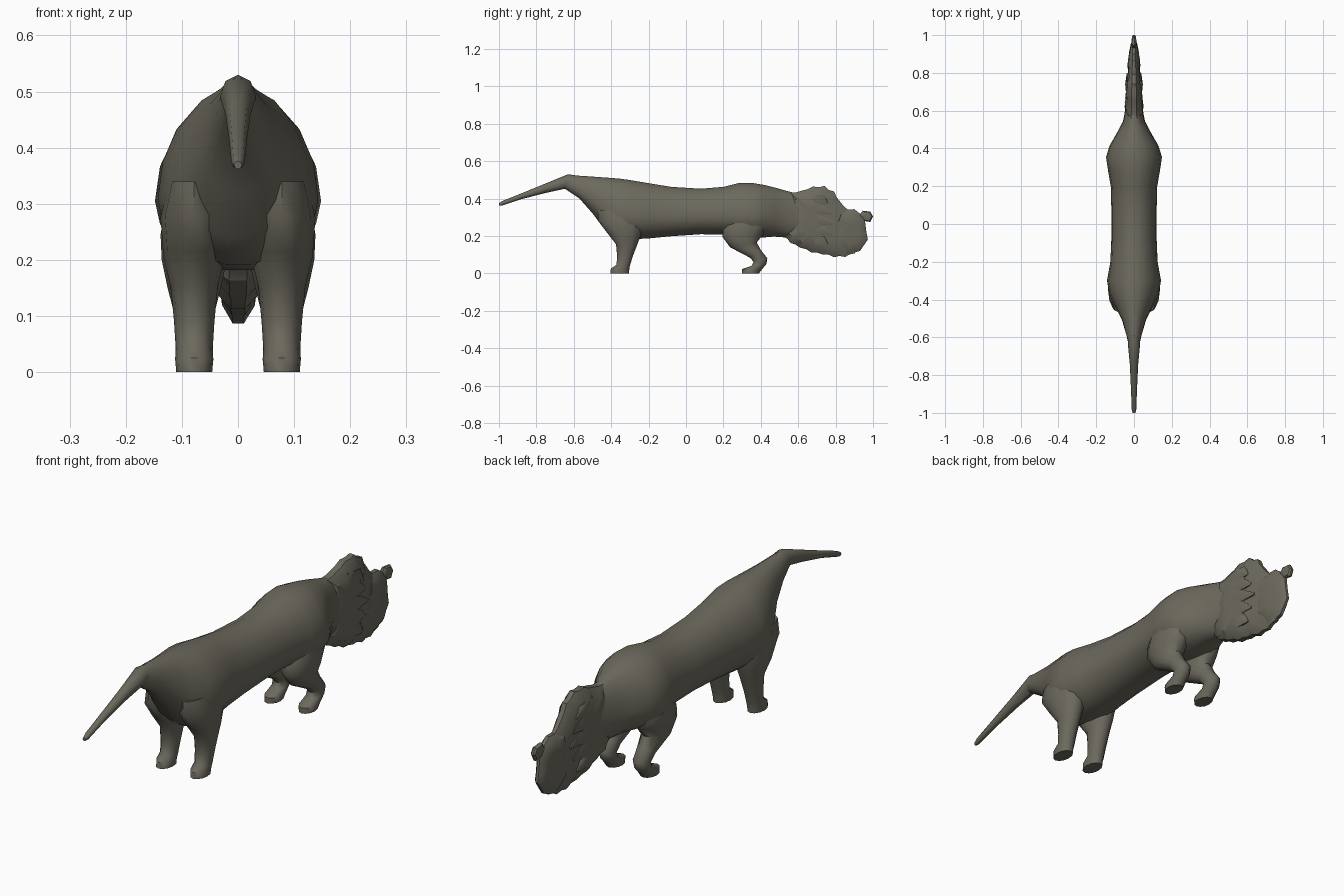
import bpy, bmesh, math, random
from mathutils import Vector

random.seed(4)
fur = bpy.data.materials.new("olive grey fur")
fur.diffuse_color = (0.15, 0.142, 0.11, 1)


def finish(bm, name, angle=50):
    bmesh.ops.recalc_face_normals(bm, faces=bm.faces)
    me = bpy.data.meshes.new(name)
    bm.to_mesh(me)
    bm.free()
    me.materials.append(fur)
    me.shade_smooth()
    me.set_sharp_from_angle(angle=math.radians(angle))
    ob = bpy.data.objects.new(name, me)
    bpy.context.collection.objects.link(ob)
    return ob


def skin(bm, rings):
    n = len(rings[0])
    for r0, r1 in zip(rings, rings[1:]):
        for i in range(n):
            j = (i + 1) % n
            bm.faces.new((r0[i], r0[j], r1[j], r1[i]))
    bm.faces.new(rings[0])
    bm.faces.new(rings[-1])


def loft(name, sections, x=0.0, sides=14, widest=0.5):
    """Each section: (y0, z0, y1, z1, half width), an oval spanning two side-view points."""
    bm = bmesh.new()
    rings = []
    for y0, z0, y1, z1, hw in sections:
        ring = []
        for k in range(sides):
            t = math.tau * k / sides
            c, s = math.cos(t), math.sin(t)
            f = widest + s * ((1 - widest) if s > 0 else widest)
            ring.append(bm.verts.new((x + hw * c, y0 + (y1 - y0) * f, z0 + (z1 - z0) * f)))
        rings.append(ring)
    skin(bm, rings)
    return finish(bm, name)


def flat_form(name, outline, width, jag=0.0, angle=35):
    """Thin rounded slab filling a side-view outline, width(y) is its half thickness."""
    pts = []
    for i, p in enumerate(outline):
        q = outline[(i + 1) % len(outline)]
        pts += [Vector(p), (Vector(p) + Vector(q)) / 2]
    mid = sum(pts, Vector((0, 0))) / len(pts)
    pts = [mid + (p - mid) * (1 + jag * (random.uniform(0.2, 1) if i % 2 == 0 else -random.uniform(0.2, 1)))
           for i, p in enumerate(pts)]
    bm = bmesh.new()
    rings = []
    for scale, side in ((0.5, -1), (0.82, -0.85), (1, -0.3), (1, 0.3), (0.82, 0.85), (0.5, 1)):
        ring = []
        for p in pts:
            q = mid + (p - mid) * scale
            ring.append(bm.verts.new((side * width(q.x) * random.uniform(0.92, 1.08), q.x, q.y)))
        rings.append(ring)
    skin(bm, rings)
    return finish(bm, name, angle)


# body: rump, barrel, shoulders and neck
loft("body", [
    (-0.66, 0.46, -0.64, 0.525, 0.025), (-0.57, 0.40, -0.60, 0.525, 0.042),
    (-0.50, 0.32, -0.51, 0.52, 0.065), (-0.44, 0.24, -0.43, 0.515, 0.10),
    (-0.38, 0.19, -0.36, 0.51, 0.13), (-0.30, 0.18, -0.30, 0.502, 0.143),
    (-0.20, 0.185, -0.20, 0.485, 0.125), (-0.08, 0.197, -0.08, 0.465, 0.12),
    (0.08, 0.208, 0.08, 0.455, 0.12), (0.2, 0.205, 0.2, 0.465, 0.123),
    (0.29, 0.19, 0.28, 0.485, 0.138), (0.35, 0.185, 0.36, 0.485, 0.148),
    (0.41, 0.19, 0.42, 0.475, 0.13), (0.47, 0.195, 0.48, 0.46, 0.095),
    (0.54, 0.19, 0.55, 0.44, 0.058), (0.64, 0.19, 0.64, 0.42, 0.04)],
    sides=18, widest=0.4)

# tail
loft("tail", [
    (-0.56, 0.42, -0.56, 0.52, 0.032), (-0.65, 0.452, -0.63, 0.53, 0.032),
    (-0.75, 0.43, -0.74, 0.485, 0.022), (-0.88, 0.397, -0.87, 0.432, 0.016),
    (-0.985, 0.362, -0.98, 0.388, 0.012), (-1.0, 0.362, -1.0, 0.376, 0.007)], sides=8)

# legs, one on each side
for side, tag in ((-1, "left"), (1, "right")):
    loft(tag + "_rear_leg", [
        (-0.47, 0.34, -0.22, 0.34, 0.045), (-0.47, 0.28, -0.22, 0.27, 0.06),
        (-0.42, 0.215, -0.245, 0.195, 0.055), (-0.374, 0.155, -0.262, 0.15, 0.042),
        (-0.368, 0.09, -0.285, 0.09, 0.036), (-0.372, 0.045, -0.30, 0.04, 0.033),
        (-0.402, 0.025, -0.303, 0.022, 0.034), (-0.404, 0.0, -0.305, 0.0, 0.032)],
        x=side * 0.078, sides=12)
    loft(tag + "_front_leg", [
        (0.24, 0.34, 0.42, 0.34, 0.045), (0.20, 0.24, 0.43, 0.25, 0.06),
        (0.195, 0.195, 0.41, 0.205, 0.058), (0.235, 0.14, 0.378, 0.165, 0.048),
        (0.34, 0.085, 0.40, 0.125, 0.036), (0.362, 0.062, 0.435, 0.08, 0.033),
        (0.35, 0.04, 0.43, 0.05, 0.032), (0.30, 0.023, 0.405, 0.02, 0.034),
        (0.30, 0.0, 0.39, 0.0, 0.031)],
        x=side * 0.078, sides=12)

# mane: ragged flattened ruff around the head
flat_form("mane", [
    (0.56, 0.43), (0.62, 0.44), (0.68, 0.463), (0.74, 0.463), (0.79, 0.435), (0.82, 0.385),
    (0.87, 0.335), (0.91, 0.28), (0.92, 0.2), (0.90, 0.11), (0.85, 0.09), (0.79, 0.09),
    (0.73, 0.105), (0.67, 0.115), (0.61, 0.14), (0.56, 0.165), (0.525, 0.20), (0.54, 0.32)],
    lambda y: max(0.012, 0.05 - 0.09 * max(0, y - 0.6)), jag=0.025)

# face and muzzle
flat_form("face", [
    (0.82, 0.34), (0.90, 0.343), (0.955, 0.30), (0.963, 0.23), (0.972, 0.18), (0.93, 0.12),
    (0.86, 0.10), (0.80, 0.16), (0.79, 0.26)],
    lambda y: max(0.01, 0.036 - 0.13 * max(0, y - 0.82)))

# ears
flat_form("ear", [(0.925, 0.31), (0.945, 0.335), (0.985, 0.33), (1.0, 0.305), (0.985, 0.275), (0.95, 0.28)],
          lambda y: 0.012)

# loose mane tufts lying against both sides
for side in (-1, 1):
    for i in range(5):
        z = 0.18 + 0.055 * i
        tip = 0.80 - 0.02 * abs(i - 2)
        w = 0.014
        loft("mane_tuft", [(0.66, z - 0.03, 0.66, z + 0.03, 0.006), (0.74, z - 0.035, 0.74, z + 0.02, w),
                           (tip, z - 0.03, tip, z - 0.02, 0.005)], x=side * 0.033, sides=6)
